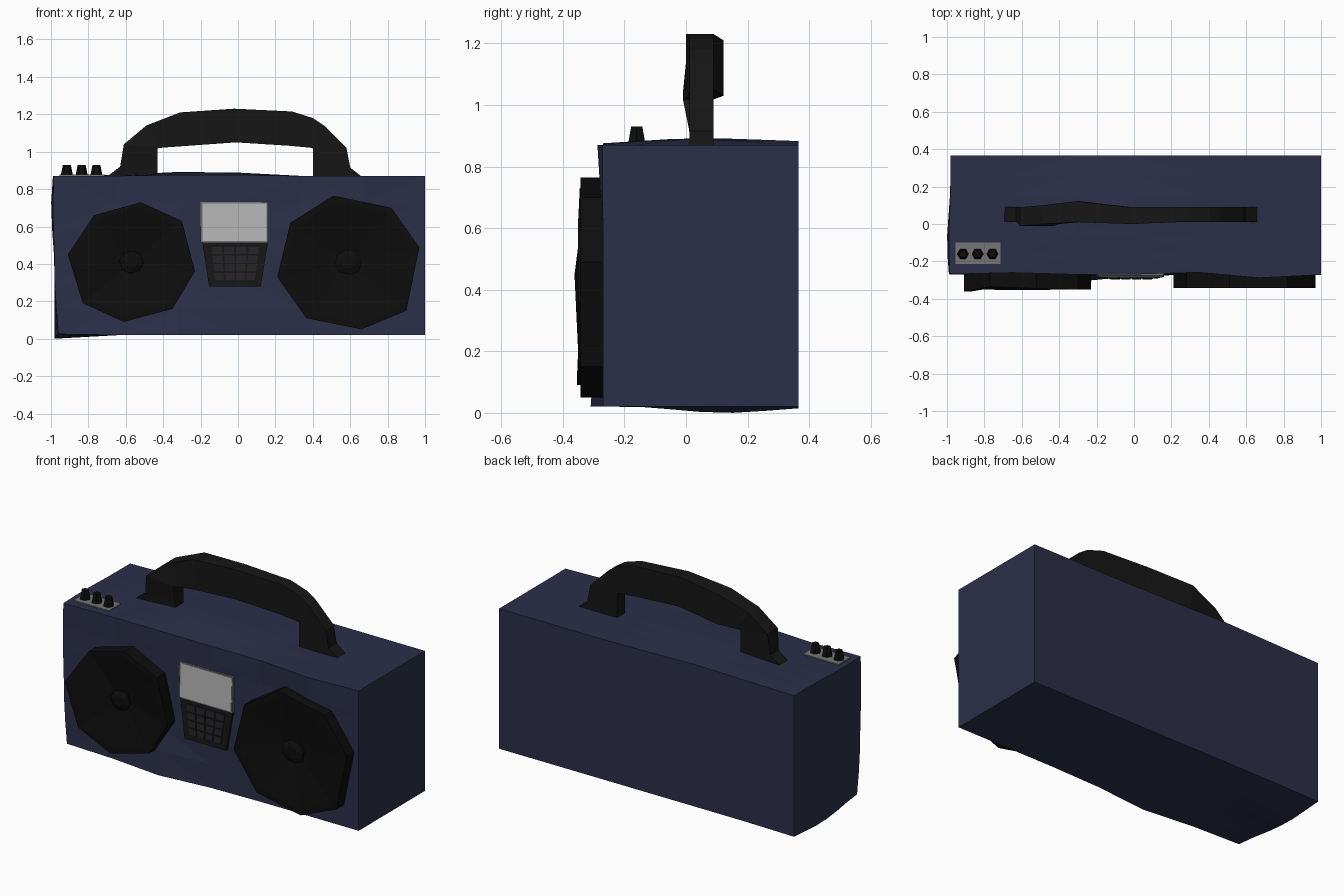
import bpy, bmesh, math
from mathutils import Vector

if "Cube" in bpy.data.objects:
    bpy.data.objects.remove(bpy.data.objects["Cube"])


def material(name, r, g, b):
    m = bpy.data.materials.new(name)
    m.diffuse_color = (r, g, b, 1)
    m.use_nodes = True
    m.node_tree.nodes["Principled BSDF"].inputs["Base Color"].default_value = m.diffuse_color
    return m


NAVY = material("navy", 0.025, 0.029, 0.068)
BLACK = material("black", 0.004, 0.004, 0.004)
SOFT = material("soft_black", 0.008, 0.008, 0.008)
KEY = material("key_grey", 0.018, 0.018, 0.020)
STEEL = material("steel", 0.18, 0.18, 0.18)
SILVER = material("silver", 0.46, 0.46, 0.46)


def finish(name, bm, mat):
    bmesh.ops.recalc_face_normals(bm, faces=bm.faces)
    me = bpy.data.meshes.new(name)
    bm.to_mesh(me)
    bm.free()
    ob = bpy.data.objects.new(name, me)
    bpy.context.collection.objects.link(ob)
    me.materials.append(mat)
    return ob


def loft(name, rings, mat):
    """Join equal-length vertex rings with faces and cap both ends."""
    bm = bmesh.new()
    rows = [[bm.verts.new(p) for p in ring] for ring in rings]
    for a, b in zip(rows, rows[1:]):
        for i in range(len(a)):
            j = (i + 1) % len(a)
            bm.faces.new((a[i], a[j], b[j], b[i]))
    bm.faces.new(rows[0])
    bm.faces.new(rows[-1])
    return finish(name, bm, mat)


def panel(name, quad, y_top, y_bot, depth, mat):
    """Slab on the front face; quad runs top-left, top-right, bottom-right, bottom-left."""
    ys = (y_top, y_top, y_bot, y_bot)
    front = [(x, y, z) for (x, z), y in zip(quad, ys)]
    return loft(name, [front, [(x, y + depth, z) for x, y, z in front]], mat)


# Body: subdivided box with a few soft dents for the uneven hand-made look
bm = bmesh.new()
bmesh.ops.create_cube(bm, size=1)
bmesh.ops.subdivide_edges(bm, edges=bm.edges[:], cuts=5, use_grid_fill=True)
for v in bm.verts:
    v.co = Vector((v.co.x * 1.98 + 0.01, v.co.y * 0.635 + 0.0475, v.co.z * 0.85 + 0.445))
dents = [  # centre, radius, push
    ((-0.15, 0.0, 0.87), 0.25, (0, 0, 0.025)),
    ((-0.4, 0.3, 0.87), 0.35, (0, 0, 0.012)),
    ((-0.98, 0.13, 0.02), 0.2, (0, 0, -0.02)),
    ((-0.98, -0.1, 0.70), 0.2, (-0.02, 0, 0)),
    ((-0.3, -0.27, 0.02), 0.25, (0, -0.04, 0)),
    ((0.67, -0.27, 0.87), 0.2, (0, -0.02, 0)),
    ((0.4, -0.27, 0.75), 0.2, (0, 0.02, 0)),
    ((-0.7, -0.27, 0.75), 0.2, (0, 0.015, 0)),
    ((-0.98, -0.27, 0.02), 0.15, (0.02, 0, 0.005)),
]
for v in bm.verts:
    p = v.co.copy()
    for c, r, push in dents:
        v.co += Vector(push) * math.exp(-((p - Vector(c)).length / r) ** 2)
bmesh.ops.triangulate(bm, faces=bm.faces[:])
finish("body", bm, NAVY)


# Speakers: uneven octagonal drums with a shallow cone and a dust cap
def speaker(side, cx, cz, outline, ys):
    def ring(scale, y=None):
        return [(cx + (x - cx) * scale, yy if y is None else y, cz + (z - cz) * scale)
                for (x, z), yy in zip(outline, ys)]
    loft(side + "_speaker", [ring(1, -0.24), ring(1), ring(0.91), ring(0.18, -0.305)], BLACK)
    loft(side + "_dust_cap", [ring(0.19, -0.295), ring(0.19, -0.318),
                              ring(0.10, -0.332)], BLACK)


speaker("left", -0.57, 0.41,
        [(-0.52, 0.73), (-0.30, 0.63), (-0.23, 0.36), (-0.35, 0.16),
         (-0.61, 0.09), (-0.83, 0.19), (-0.91, 0.45), (-0.77, 0.66)],
        [-0.345, -0.35, -0.35, -0.35, -0.354, -0.35, -0.362, -0.335])
speaker("right", 0.59, 0.41,
        [(0.51, 0.765), (0.82, 0.70), (0.97, 0.49), (0.90, 0.15),
         (0.66, 0.05), (0.365, 0.11), (0.21, 0.33), (0.28, 0.62)],
        [-0.342] * 8)

# Display: grey frame with a silver screen leaning back
panel("display_frame", [(-0.2, 0.73), (0.16, 0.73), (0.16, 0.515), (-0.2, 0.515)],
      -0.272, -0.282, 0.03, STEEL)
panel("display_screen", [(-0.19, 0.723), (0.153, 0.723), (0.153, 0.523), (-0.19, 0.523)],
      -0.276, -0.286, 0.02, SILVER)

# Keypad: tapered plate with a 4 x 4 block of keys
panel("keypad", [(-0.19, 0.515), (0.16, 0.515), (0.122, 0.28), (-0.155, 0.28)],
      -0.282, -0.292, 0.04, SOFT)


def key_point(u, v):
    half = 0.133 - 0.023 * v
    return (-0.015 + (2 * u - 1) * half, 0.495 - 0.185 * v)


for row in range(4):
    for col in range(4):
        u0, u1 = (col + 0.08) / 4, (col + 0.92) / 4
        v0, v1 = (row + 0.08) / 4, (row + 0.92) / 4
        quad = [key_point(u0, v0), key_point(u1, v0), key_point(u1, v1), key_point(u0, v1)]
        panel(f"key_{row}_{col}", quad, -0.289 - 0.008 * v0, -0.289 - 0.008 * v1, 0.015, KEY)

# Handle: rectangular sections along an arch, with flared feet
stations = [  # outer x, outer z, inner x, inner z, front y, back y
    (-0.71, 0.86, -0.43, 0.86, 0.015, 0.09),
    (-0.63, 0.92, -0.43, 0.92, 0.01, 0.09),
    (-0.61, 1.04, -0.43, 1.018, -0.01, 0.09),
    (-0.49, 1.14, -0.40, 1.022, 0.0, 0.10),
    (-0.31, 1.21, -0.29, 1.03, 0.01, 0.122),
    (-0.02, 1.23, -0.01, 1.05, 0.0, 0.09),
    (0.29, 1.215, 0.27, 1.032, 0.012, 0.09),
    (0.40, 1.18, 0.36, 1.024, 0.012, 0.09),
    (0.46, 1.14, 0.385, 1.022, 0.012, 0.09),
    (0.58, 1.02, 0.40, 1.018, 0.012, 0.09),
    (0.60, 0.915, 0.40, 0.91, 0.012, 0.09),
    (0.67, 0.86, 0.40, 0.86, 0.012, 0.09),
]
loft("handle", [[(ox, a, oz), (ox, b, oz), (ix, b, iz), (ix, a, iz)]
                for ox, oz, ix, iz, a, b in stations], SOFT)

# Control plate with three hexagonal knobs
plate = [(-0.955, -0.215), (-0.715, -0.215), (-0.715, -0.10), (-0.955, -0.10)]
loft("knob_plate", [[(x, y, z) for x, y in plate] for z in (0.86, 0.877)], STEEL)
for i in range(3):
    rings = [[(-0.915 + 0.079 * i + r * math.cos(k * math.pi / 3),
               -0.16 + r * math.sin(k * math.pi / 3), z) for k in range(6)]
             for r, z in ((0.032, 0.87), (0.030, 0.885), (0.021, 0.93))]
    loft(f"knob_{i + 1}", rings, BLACK)
